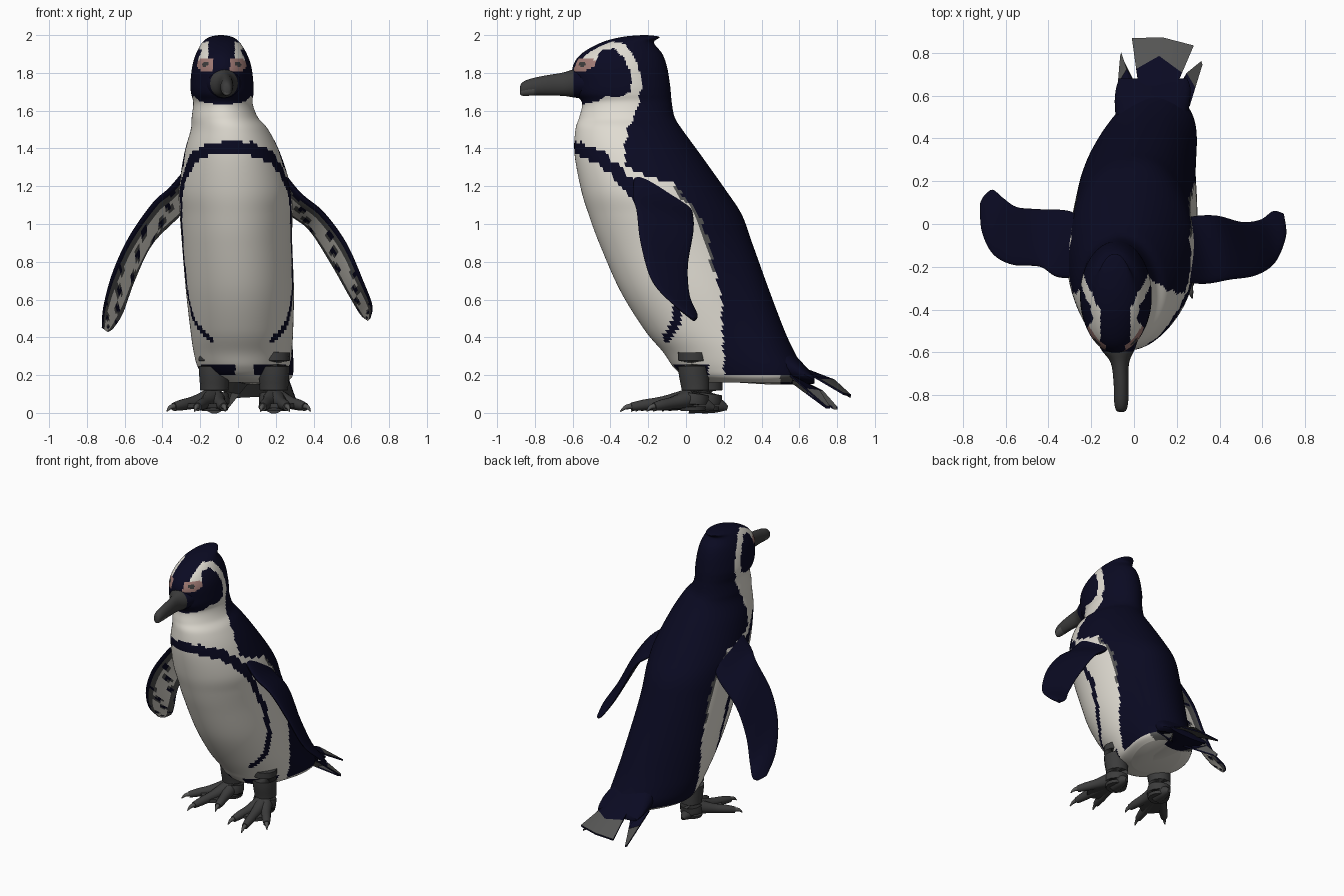
import bpy, bmesh, math
from mathutils import Vector

if "Cube" in bpy.data.objects:
    bpy.data.objects.remove(bpy.data.objects["Cube"])

# ---------- materials ----------
COLORS = [("navy", (0.003, 0.003, 0.016)), ("cream_white", (0.74, 0.71, 0.64)),
          ("charcoal", (0.045, 0.045, 0.045)), ("eye_pink", (0.36, 0.20, 0.18)),
          ("feather_grey", (0.09, 0.09, 0.088))]
MATS = []
for n, c in COLORS:
    m = bpy.data.materials.new(n)
    m.diffuse_color = (*c, 1)
    m.use_nodes = True
    m.node_tree.nodes["Principled BSDF"].inputs["Base Color"].default_value = m.diffuse_color
    MATS.append(m)
NAVY, WHITE, CHAR, PINK, GREY = range(5)


# ---------- helpers ----------
def make(name, verts, faces, paint, angle=50):
    """Build an object; paint(face centre, normal, face index) gives a material index."""
    bm = bmesh.new()
    vs = [bm.verts.new(v) for v in verts]
    for f in faces:
        bm.faces.new([vs[i] for i in f])
    bmesh.ops.recalc_face_normals(bm, faces=bm.faces)
    bm.faces.index_update()
    for i, f in enumerate(bm.faces):
        f.material_index = paint(f.calc_center_median(), f.normal, i)
    me = bpy.data.meshes.new(name)
    bm.to_mesh(me)
    bm.free()
    for m in MATS:
        me.materials.append(m)
    ob = bpy.data.objects.new(name, me)
    bpy.context.collection.objects.link(ob)
    bpy.ops.object.select_all(action='DESELECT')
    ob.select_set(True)
    bpy.context.view_layer.objects.active = ob
    bpy.ops.object.shade_smooth_by_angle(angle=math.radians(angle))
    return ob


def loft(name, rings, paint):
    n, verts = len(rings[0]), [p for r in rings for p in r]
    faces = [(r * n + i, r * n + (i + 1) % n, (r + 1) * n + (i + 1) % n, (r + 1) * n + i)
             for r in range(len(rings) - 1) for i in range(n)]
    faces += [tuple(range(n)), tuple(range(len(verts) - n, len(verts)))]
    return make(name, verts, faces, paint)


def spline(keys, sub):
    """Smooth interpolation through tuples of numbers."""
    out, last = [], len(keys) - 1
    for i in range(last):
        a, b, c, d = keys[max(i - 1, 0)], keys[i], keys[i + 1], keys[min(i + 2, last)]
        for s in range(sub):
            t = s / sub
            out.append(tuple(0.5 * (2 * q + (r - p) * t + (2 * p - 5 * q + 4 * r - w) * t * t
                       + (3 * q - p - 3 * r + w) * t ** 3) for p, q, r, w in zip(a, b, c, d)))
    return out + [tuple(keys[-1])]


def lerp(table, x):
    if x <= table[0][0]:
        return table[0][1]
    for (a, u), (b, v) in zip(table, table[1:]):
        if x <= b:
            return u + (v - u) * (x - a) / (b - a)
    return table[-1][1]


def line_dist(path, y, z):
    p, best = Vector((y, z)), 9
    for a, b in zip(path, path[1:]):
        a, b = Vector(a), Vector(b)
        t = max(0, min(1, (p - a).dot(b - a) / (b - a).length_squared))
        best = min(best, (a + (b - a) * t - p).length)
    return best


def inside(poly, y, z):
    hit = False
    for (a, b), (c, d) in zip(poly, poly[1:] + poly[:1]):
        if (b > z) != (d > z) and y < a + (c - a) * (z - b) / (d - b):
            hit = not hit
    return hit


def y_sections(name, keys, paint, sub=5, n=24):
    """Loft of ellipses along y: (y, x, z, half width, half height)."""
    rings = [[(x + w * math.cos(a), y, z + h * math.sin(a))
              for a in (math.tau * i / n for i in range(n))] for y, x, z, w, h in spline(keys, sub)]
    return loft(name, rings, paint)


# ---------- body and head: (z, front y, back y, centre x, half width) ----------
BODY = [(2.0, -.235, -.205, -.09, .01), (1.99, -.34, -.22 + .08, -.09, .06),
        (1.96, -.45, -.17, -.09, .10), (1.90, -.555, -.125, -.088, .135),
        (1.83, -.60, -.10, -.086, .157), (1.74, -.595, -.085, -.085, .167),
        (1.69, -.585, -.08, -.083, .165), (1.64, -.55, -.075, -.08, .157),
        (1.565, -.565, -.06, -.07, .175), (1.5, -.585, -.02, -.045, .205),
        (1.37, -.59, .075, -.03, .255), (1.18, -.555, .21, -.015, .298),
        (1.05, -.515, .295, -.01, .298), (.90, -.46, .35, -.005, .292),
        (.65, -.35, .44, .01, .286), (.44, -.22, .52, .02, .272), (.32, -.12, .575, .025, .26),
        (.24, -.065, .62, .03, .245), (.19, .0, .62, .04, .22), (.16, .12, .56, .06, .16)]
NECK_BACK = [(.28, .2), (.6, .19), (.84, .14), (1.05, .07), (1.22, -.07), (1.25, -.2), (1.3, -.31),
             (1.37, -.33), (1.5, -.31), (1.6, -.26), (1.75, -.23), (1.9, -.25)]
CAP = [(-.62, 1.87), (-.57, 1.885), (-.5, 1.94), (-.4, 1.965), (-.32, 1.955), (-.26, 1.86), (-.23, 1.74)]
FACE = [(-.7, 1.86), (-.57, 1.85), (-.48, 1.865), (-.45, 1.92), (-.38, 1.93), (-.33, 1.88),
        (-.29, 1.8), (-.29, 1.7), (-.36, 1.67), (-.43, 1.68), (-.46, 1.65), (-.54, 1.635), (-.7, 1.63)]
BAND = [(-.62, 1.415), (-.55, 1.395), (-.455, 1.35), (-.35, 1.26), (-.28, 1.17), (-.2, 1.04),
        (-.1, .85), (-.04, .65), (-.04, .5), (-.1, .4)]
EYE = [(-.63, 1.81), (-.63, 1.85), (-.57, 1.88), (-.48, 1.87), (-.48, 1.835), (-.54, 1.81)]


def paint_body(c, nrm, i):
    x, y, z = c
    dx = abs(x + .087)
    if z > 1.6:
        if dx > .045 and inside(EYE, y, z):
            return CHAR if math.hypot((y + .55) / 1.5, z - 1.845) < .013 else PINK
        if inside(FACE, y, z) or (z > 1.7 and z > lerp(CAP, y)) or (dx < .07 and y < -.38 and z > 1.64):
            return NAVY
    if z < .2:
        return GREY if y > .5 else WHITE
    edge = lerp(NECK_BACK, z) + .006 * math.sin(70 * z)
    if y > edge:
        return NAVY
    if .75 < z < 1.2 and y > edge - .02:
        return GREY
    if z < .26 and y < .12 and .05 < abs(x - .035) < .24:
        return NAVY
    width = .033 if z > 1.15 else .022
    return NAVY if line_dist(BAND, y, z) < width + .005 * math.sin(45 * x + 60 * y) else WHITE


N = 144
rings = []
for z, yf, yb, cx, hw in spline(BODY, 8):
    ring = []
    for i in range(N):
        a = math.tau * i / N
        y = (yf + yb) / 2 + (yb - yf) / 2 * math.sin(a)
        t = max(0, min(1, (y - .2) / .4))
        ring.append((cx + hw * math.cos(a) + .07 * t * t * (3 - 2 * t), y, z))
    rings.append(ring)
loft("body_and_head", rings, paint_body)

# ---------- beak ----------
y_sections("beak", [(-.48, -.082, 1.745, .12, .085), (-.58, -.076, 1.745, .082, .077),
                    (-.65, -.066, 1.74, .043, .062), (-.75, -.06, 1.733, .035, .052),
                    (-.83, -.06, 1.723, .033, .044), (-.87, -.06, 1.713, .024, .033),
                    (-.88, -.06, 1.705, .008, .012)],
           lambda c, n, i: NAVY if c.y > -.6 else GREY if c.y < -.8 and n.z < -.2 else CHAR)

# ---------- flippers: leading and trailing edge points ----------
FLIPPERS = {
    "right_flipper": (1, [(.12, -.25, 1.42), (.31, -.28, 1.18), (.45, -.26, 1.06), (.57, -.24, .9),
                          (.66, -.18, .7), (.71, -.06, .57), (.70, .03, .5)],
                      [(.18, -.02, 1.25), (.25, .03, 1.08), (.38, .04, .97), (.5, .01, .78),
                       (.59, .02, .62), (.65, .06, .52), (.69, .05, .49)]),
    "left_flipper": (-1, [(-.18, -.25, 1.4), (-.35, -.25, 1.2), (-.44, -.2, 1.12), (-.57, -.19, .94),
                          (-.66, -.14, .75), (-.71, -.04, .57), (-.72, .08, .45)],
                     [(-.22, 0, 1.2), (-.3, .06, 1.06), (-.46, .07, .89), (-.55, .08, .7),
                      (-.61, .12, .53), (-.66, .16, .45), (-.69, .14, .43)])}
M = 32
for name, (side, lead, trail) in FLIPPERS.items():
    L = [Vector(p) for p in spline(lead, 9)]
    T = [Vector(p) for p in spline(trail, 9)]
    mids = [(a + b) / 2 for a, b in zip(L, T)]
    rings = []
    for k, (a, b) in enumerate(zip(L, T)):
        span = mids[min(k + 1, len(L) - 1)] - mids[max(k - 1, 0)]
        nrm = span.cross(a - b).normalized()
        nrm *= side if nrm.x > 0 else -side
        thick = .035 - .025 * k / len(L)
        rings.append([mids[k] + (a - b) / 2 * math.cos(t) + nrm * thick * math.sin(t)
                      for t in (math.tau * i / M for i in range(M))])

    def paint_flipper(c, n, i):
        t, row = math.tau * (i % M + .5) / M, i // M
        if math.sin(t) > -.1 or i >= M * (len(L) - 1):
            return NAVY
        u = math.cos(t)          # +1 at the leading edge
        if u > .82 or u < -.92:
            return NAVY
        wave = math.sin(row * .55 + 3 * u) + .6 * math.sin(row * 1.3 - 5 * u)
        if wave > 1.15:
            return NAVY
        return GREY if u > .5 or u < -.6 or wave > .6 else WHITE
    loft(name, rings, paint_flipper)

# ---------- tail ----------
y_sections("tail_base", [(.28, .07, .26, .13, .10), (.45, .08, .27, .16, .12), (.56, .085, .235, .175, .085),
                         (.63, .09, .20, .175, .05), (.68, .09, .175, .16, .02)],
           lambda c, n, i: WHITE if n.z < -.8 and c.y < .5 else NAVY)


def feather(name, base, tip, split):
    """Thin plate from a base edge to a tip edge, with a grey end beyond the split."""
    verts = []
    rows = [0, split, 1]
    for dz in (.006, -.006):
        for r in rows:
            for s in (0, .5, 1):
                p = Vector(base[0]).lerp(base[1], s).lerp(Vector(tip[0]).lerp(tip[1], s), r)
                p.y += (.07 if r == split else .02 if r == 1 else 0) * (s == .5)
                verts.append(p + Vector((0, 0, dz)))
    faces = []
    for o in (0, 9):
        faces += [(o + r + s, o + r + s + 1, o + r + s + 4, o + r + s + 3) for r in (0, 3) for s in (0, 1)]
    rim = [0, 1, 2, 5, 8, 7, 6, 3]
    faces += [(a, b, b + 9, a + 9) for a, b in zip(rim, rim[1:] + rim[:1])]
    grey = {2, 3, 6, 7}
    make(name, verts, faces, lambda c, n, i: GREY if i in grey or n.z < -.5 else NAVY, 30)


feather("middle_tail_feather", [(.03, .58, .25), (.17, .58, .25)], [(-.01, .87, .085), (.28, .835, .10)], .5)
feather("left_tail_feather", [(-.085, .55, .20), (.06, .55, .17)], [(-.065, .785, .025), (-.055, .78, .025)], .45)
feather("right_tail_feather", [(.26, .55, .20), (.12, .55, .17)], [(.32, .745, .03), (.31, .74, .03)], .45)


# ---------- legs and feet ----------
def tube(name, pts, mat, n=14):
    """Vertical-to-forward tube: (x, y, z, radius)."""
    path = spline(pts, 4)
    rings = []
    for k, (x, y, z, r) in enumerate(path):
        d = Vector(path[min(k + 1, len(path) - 1)][:3]) - Vector(path[max(k - 1, 0)][:3])
        q = d.to_track_quat('Z', 'Y')
        rings.append([Vector((x, y, z)) + q @ Vector((r * math.cos(math.tau * i / n), r * math.sin(math.tau * i / n), 0))
                      for i in range(n)])
    loft(name, rings, lambda c, nr, i: mat)


FEET = {"right": (.19, .05, [(.13, -.24), (.26, -.29), (.355, -.17)]),
        "left": (-.125, .12, [(-.075, -.13), (-.215, -.21), (-.34, -.09)])}
for side, (x, y, toes) in FEET.items():
    tube(side + "_leg", [(x, y - .01, .32, .085), (x, y - .01, .22, .082), (x, y, .12, .075),
                         (x, y - .01, .06, .08), (x, y - .01, .012, .07)], CHAR)
    web = [(x - .06, y + .05), (x + .06, y + .05)]
    for k, (tx, ty) in enumerate(toes):
        dx, dy = tx - x, ty - y
        tag = "%s_toe_%d" % (side, k + 1)
        tube(tag, [(x + .15 * dx, y + .15 * dy, .075, .05), (x + .5 * dx, y + .5 * dy, .055, .034),
                   (x + .8 * dx, y + .8 * dy, .042, .029), (tx, ty, .032, .022)], CHAR)
        tube(tag + "_claw", [(tx - .05 * dx, ty - .05 * dy, .036, .017), (tx + .08 * dx, ty + .08 * dy, .03, .012),
                             (tx + .17 * dx, ty + .17 * dy, .008, .003)], GREY, 8)
    # webbing between the toes
    pts = [(x, y)] + [(x + .75 * (a - x), y + .75 * (b - y)) for a, b in toes]
    verts = [(a, b, h) for h in (.05, .025) for a, b in pts]
    make(side + "_web", verts, [(0, 1, 2, 3), (4, 5, 6, 7)] +
         [(i, (i + 1) % 4, (i + 1) % 4 + 4, i + 4) for i in range(4)], lambda c, n, i: CHAR, 30)
    tube(side + "_heel", [(x, y - .03, .05, .055), (x, y + .05, .04, .04), (x, y + .1, .025, .012)], CHAR)
